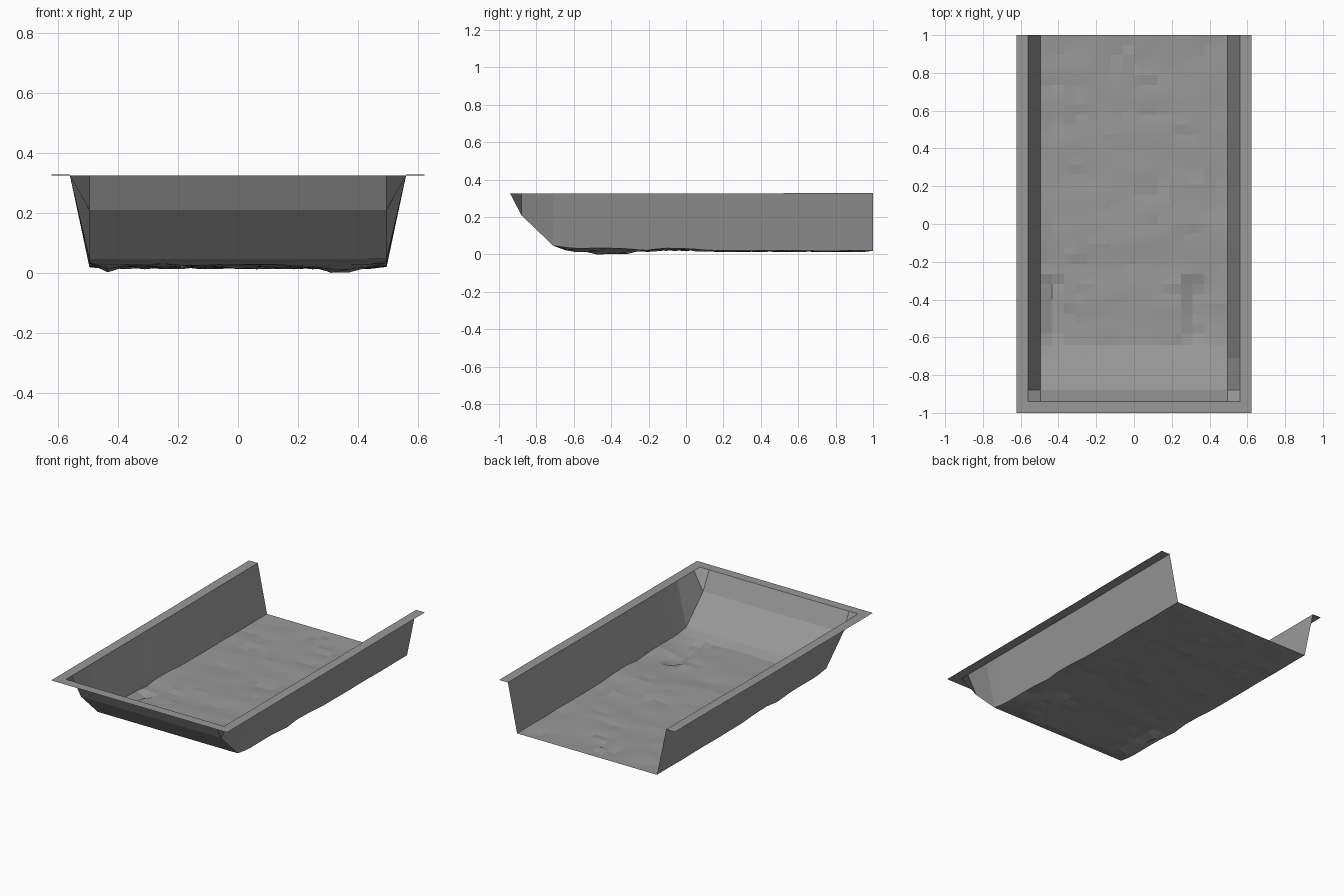
import bpy, bmesh, math, random
from math import radians

if "Cube" in bpy.data.objects:
    bpy.data.objects.remove(bpy.data.objects["Cube"])

random.seed(4)
TOP, HALF_IN, HALF_TOP, HALF_OUT = 0.325, 0.495, 0.56, 0.622
COLS, STEPS = 16, 30

# dark grey paint shared by all parts
PAINT = bpy.data.materials.new("dark_grey")
PAINT.diffuse_color = (0.316, 0.316, 0.316, 1)
PAINT.use_nodes = True
PAINT.node_tree.nodes["Principled BSDF"].inputs["Base Color"].default_value = PAINT.diffuse_color

# lengthwise profile of the bed (y, z): sloped front, then the floor edge
PROFILE = [(-0.94, TOP), (-0.88, 0.21), (-0.71, 0.047), (-0.64, 0.037),
           (-0.58, 0.033), (-0.4, 0.034), (-0.3, 0.03), (-0.22, 0.021),
           (-0.12, 0.034), (0.02, 0.031), (0.13, 0.022), (0.3, 0.021),
           (0.4, 0.02), (0.55, 0.022), (0.75, 0.019), (0.9, 0.021), (1.0, 0.02)]


def edge_z(y):
    for (y0, z0), (y1, z1) in zip(PROFILE, PROFILE[1:]):
        if y <= y1:
            return z0 + (z1 - z0) * (y - y0) / (y1 - y0)
    return PROFILE[-1][1]


def top_z(y):
    """The rim rises very slightly towards the open back."""
    return TOP + 0.003 * min(1, max(0, (y - 0.2) / 0.4))


def make_sheet(name, rows):
    """Skin a list of equal-length point rows into one open surface."""
    bm = bmesh.new()
    grid = [[bm.verts.new(p) for p in row] for row in rows]
    for a, b in zip(grid, grid[1:]):
        for i in range(len(a) - 1):
            bm.faces.new((a[i], a[i + 1], b[i + 1], b[i]))
    mesh = bpy.data.meshes.new(name)
    bm.to_mesh(mesh)
    bm.free()
    mesh.materials.append(PAINT)
    obj = bpy.data.objects.new(name, mesh)
    bpy.context.collection.objects.link(obj)


# row positions: profile corners at the front, regular steps on the floor
ys = [-0.94, -0.88, -0.71, -0.64]
ys += [-0.58 + 1.58 * i / STEPS for i in range(STEPS + 1)]

# sloped front and uneven floor
rows = []
for y in ys:
    row = []
    for c in range(COLS + 1):
        x = -HALF_IN + 2 * HALF_IN * c / COLS
        z = edge_z(y)
        if 0 < c < COLS and -0.66 < y < 0.99:
            z = 0.5 * z + 0.5 * 0.019 + random.choice((0, 0, 0, -0.004, -0.007, 0.003))
            # shallow ruts near the front
            if -0.6 < y < -0.3 and (0.3 < x < 0.38 or -0.46 < x < -0.42):
                z = random.choice((0.002, 0.012))
        row.append((x, y, max(z, 0.0)))
    rows.append(row)
rows[6][13] = (rows[6][13][0], rows[6][13][1], 0.0)
make_sheet("bed_floor", rows)

# leaning side walls, following the floor edge
for name, s in (("left_wall", -1), ("right_wall", 1)):
    make_sheet(name, [[(s * HALF_TOP, y, top_z(y)), (s * HALF_IN, y, edge_z(y))][::s]
                      for y in ys])

# flat rim, U-shaped and open at the back
outer = [(-HALF_OUT, 1), (-HALF_OUT, 0.6), (-HALF_OUT, 0.2), (-HALF_OUT, -1)]
inner = [(-HALF_TOP, 1), (-HALF_TOP, 0.6), (-HALF_TOP, 0.2), (-HALF_TOP, -0.94)]
outer += [(-x, y) for x, y in reversed(outer)]
inner += [(-x, y) for x, y in reversed(inner)]
make_sheet("rim", [[(x, y, top_z(y)) for x, y in outer],
                   [(x, y, top_z(y)) for x, y in inner]])

# soft shading with crisp folds
bpy.ops.object.select_all(action='SELECT')
bpy.context.view_layer.objects.active = bpy.data.objects["bed_floor"]
bpy.ops.object.shade_smooth_by_angle(angle=radians(8))
